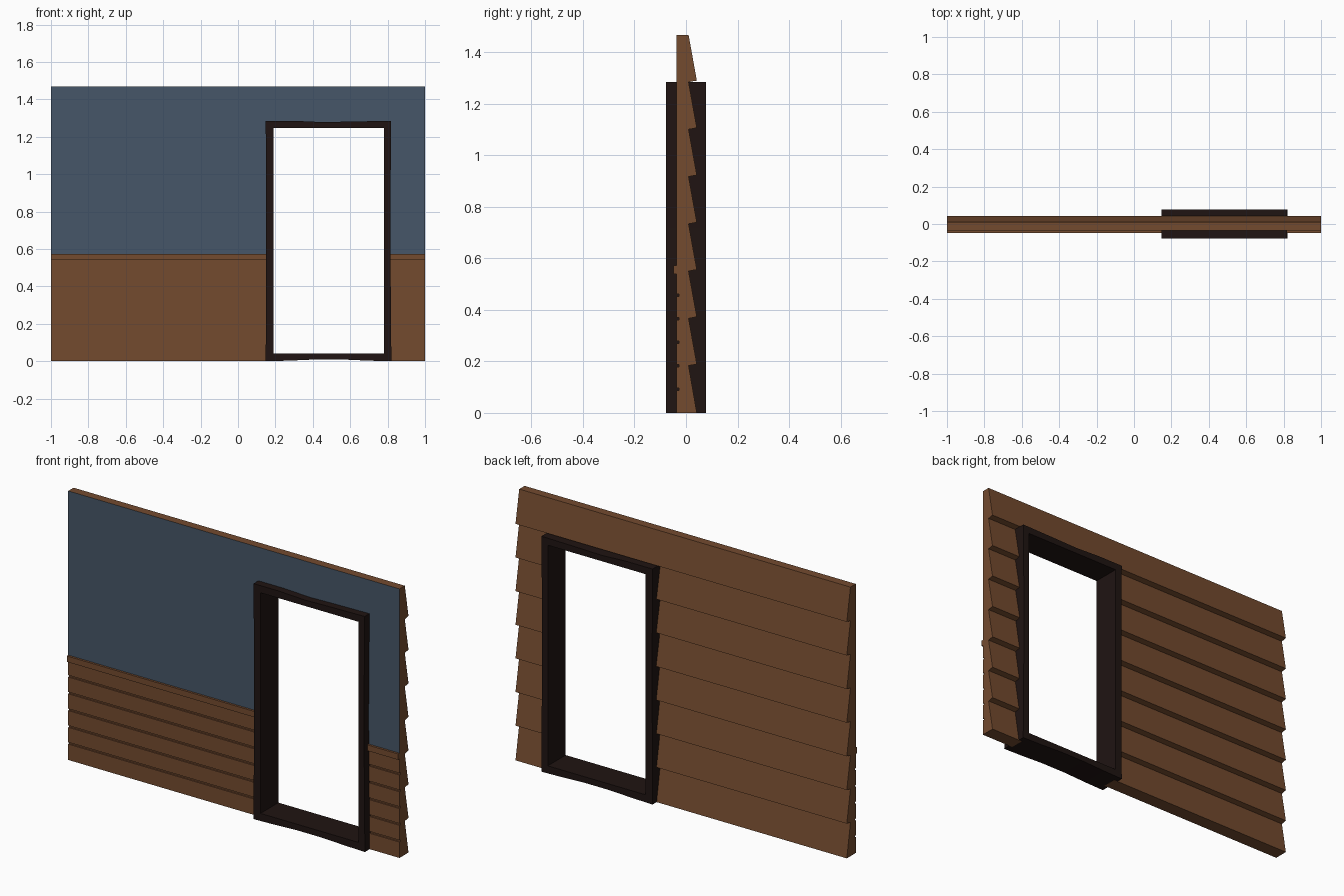
import bpy, bmesh

if "Cube" in bpy.data.objects:
    bpy.data.objects.remove(bpy.data.objects["Cube"])


def material(name, rgb):
    m = bpy.data.materials.new(name)
    m.diffuse_color = (*rgb, 1)
    m.use_nodes = True
    m.node_tree.nodes["Principled BSDF"].inputs["Base Color"].default_value = m.diffuse_color
    return m


WOOD = material("wood", (0.174, 0.070, 0.028))
PAINT = material("blue_paint", (0.061, 0.093, 0.138))
DARK = material("dark_wood", (0.014, 0.007, 0.006))


def finish(name, bm, *mats):
    bmesh.ops.recalc_face_normals(bm, faces=bm.faces)
    me = bpy.data.meshes.new(name)
    bm.to_mesh(me)
    bm.free()
    for m in mats:
        me.materials.append(m)
    ob = bpy.data.objects.new(name, me)
    bpy.context.collection.objects.link(ob)
    return ob


def extrude_x(profile, x0, x1):
    """Closed (y, z) profile swept from x0 to x1."""
    bm = bmesh.new()
    a = [bm.verts.new((x0, y, z)) for y, z in profile]
    b = [bm.verts.new((x1, y, z)) for y, z in profile]
    bm.faces.new(a)
    bm.faces.new(b)
    n = len(a)
    for i in range(n):
        j = (i + 1) % n
        bm.faces.new((a[i], a[j], b[j], b[i]))
    return bm


def box(x0, x1, y0, y1, z0, z1):
    return extrude_x([(y0, z0), (y1, z0), (y1, z1), (y0, z1)], x0, x1)


# Wall profile: lapped siding on the back, grooved wainscot on the front
H, BOARDS = 1.468, 8
step = H / BOARDS
front, groove = -0.036, -0.028
profile = []
for k in range(BOARDS):
    z = k * step
    profile += [(0.010, z), (0.042, z + (0.006 if k else 0.0))]
profile += [(0.010, H), (front, H), (front, 0.56)]
for k in range(5, 0, -1):
    z = k * 0.0915
    profile += [(front, z + 0.005), (groove, z + 0.005),
                (groove, z - 0.005), (front, z - 0.005)]
profile.append((front, 0))

bm = extrude_x(profile, -1, 1)
bmesh.ops.recalc_face_normals(bm, faces=bm.faces)
for f in bm.faces:
    if f.normal.y < -0.99 and f.calc_center_median().z > 0.6:
        f.material_index = 1
wall = finish("wall", bm, WOOD, PAINT)

# Door opening
cutter = finish("door_opening_cutter", box(0.17, 0.80, -0.3, 0.3, -0.1, 1.265), WOOD)
cutter.hide_render = True
cutter.hide_viewport = True
cut = wall.modifiers.new("door_opening", 'BOOLEAN')
cut.operation = 'DIFFERENCE'
cut.solver = 'EXACT'
cut.object = cutter

# Rail capping the wainscot, either side of the door
finish("left_cap_rail", box(-1, 0.17, -0.048, -0.03, 0.54, 0.572), WOOD)
finish("right_cap_rail", box(0.80, 1, -0.048, -0.03, 0.54, 0.572), WOOD)

# Door frame: slightly worn outer outline around a straight opening
outer = [(0.148, 0), (0.27, 0.003), (0.41, 0.009), (0.56, 0.009), (0.70, 0.003), (0.82, 0),
         (0.814, 0.72), (0.819, 1.285), (0.58, 1.281), (0.46, 1.278), (0.30, 1.285),
         (0.148, 1.285), (0.151, 0.72)]
bm = bmesh.new()
rings = []
for x, z in outer:
    xi, zi = min(max(x, 0.19), 0.78), min(max(z, 0.042), 1.246)
    if z < 0.1:
        zi = 0.042
    elif z > 1.2:
        zi = 1.246
    rings.append([bm.verts.new(p) for p in
                  ((x, -0.077, z), (xi, -0.077, zi), (xi, 0.077, zi), (x, 0.077, z))])
for a, b in zip(rings, rings[1:] + rings[:1]):
    for i in range(4):
        j = (i + 1) % 4
        bm.faces.new((a[i], a[j], b[j], b[i]))
finish("door_frame", bm, DARK)
